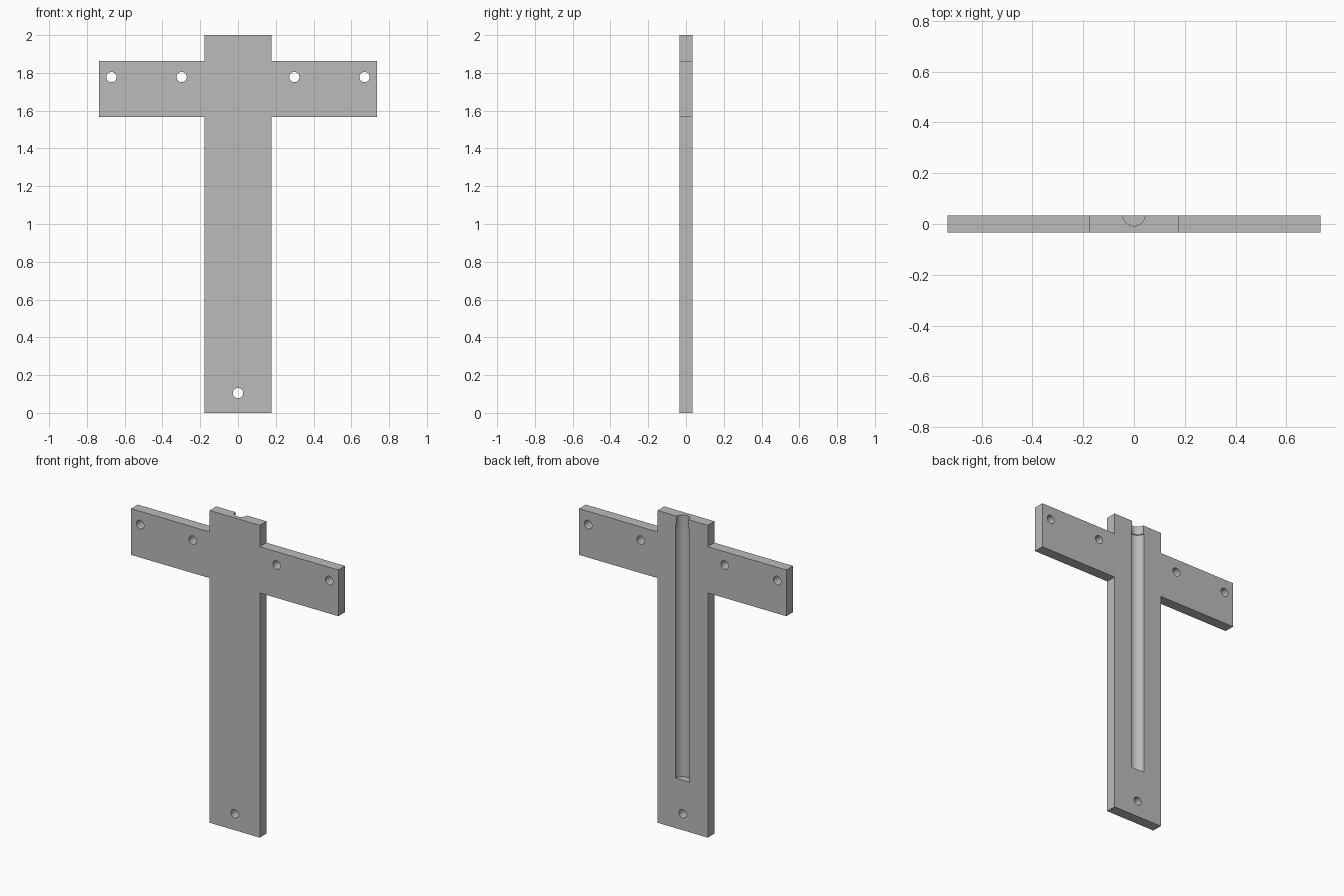
import bpy
import bmesh
import math
from mathutils import Vector

cube = bpy.data.objects.get("Cube")
if cube:
    bpy.data.objects.remove(cube, do_unlink=True)

HALF_T = 0.034
BACK_AXIS = 0.035

grey = bpy.data.materials.new("plain grey")
grey.use_nodes = True
grey.diffuse_color = (0.5, 0.5, 0.5, 1)
grey.node_tree.nodes["Principled BSDF"].inputs["Base Color"].default_value = (0.5, 0.5, 0.5, 1)

# Cross-shaped plate: half outline, mirrored and extruded through its thickness
half = [(0.178, 0), (0.178, 1.567), (0.735, 1.567),
        (0.735, 1.863), (0.178, 1.863), (0.178, 2)]
outline = half + [(-x, z) for x, z in reversed(half)]
bm = bmesh.new()
face = bm.faces.new([bm.verts.new((x, -HALF_T, z)) for x, z in outline])
ext = bmesh.ops.extrude_face_region(bm, geom=[face])
bmesh.ops.translate(bm, vec=Vector((0, 2 * HALF_T, 0)),
                    verts=[v for v in ext["geom"] if isinstance(v, bmesh.types.BMVert)])
bmesh.ops.recalc_face_normals(bm, faces=bm.faces)
mesh = bpy.data.meshes.new("cross_plate")
bm.to_mesh(mesh)
bm.free()
mesh.materials.append(grey)
plate = bpy.data.objects.new("cross_plate", mesh)
bpy.context.collection.objects.link(plate)


def cut(name, radius, depth, location, rotation=(0, 0, 0)):
    """Subtract a cylinder from the plate, then discard the cutter."""
    bpy.ops.mesh.primitive_cylinder_add(vertices=32, radius=radius, depth=depth,
                                        location=location, rotation=rotation)
    cutter = bpy.context.object
    cutter.name = name
    cutter.hide_render = True
    cutter.data.materials.append(grey)
    mod = plate.modifiers.new(name, "BOOLEAN")
    mod.operation = "DIFFERENCE"
    mod.solver = "EXACT"
    mod.object = cutter
    bpy.ops.object.select_all(action="DESELECT")
    plate.select_set(True)
    bpy.context.view_layer.objects.active = plate
    bpy.ops.object.modifier_apply(modifier=mod.name)
    bpy.data.objects.remove(cutter, do_unlink=True)


# Screw holes through the arms and the foot
holes = [(s * x, 1.778) for x in (0.298, 0.67) for s in (-1, 1)] + [(0, 0.105)]
for x, z in holes:
    cut("screw_hole", 0.027, 0.3, (x, 0, z), (math.pi / 2, 0, 0))

# Round channel in the back, with a narrower neck open at the top
for name, radius, low, high in (("channel", 0.049, 0.32, 1.945), ("neck", 0.043, 1.9, 2.1)):
    cut(name, radius, high - low, (0, BACK_AXIS, (low + high) / 2))

bpy.ops.object.shade_smooth_by_angle(angle=math.radians(30))
